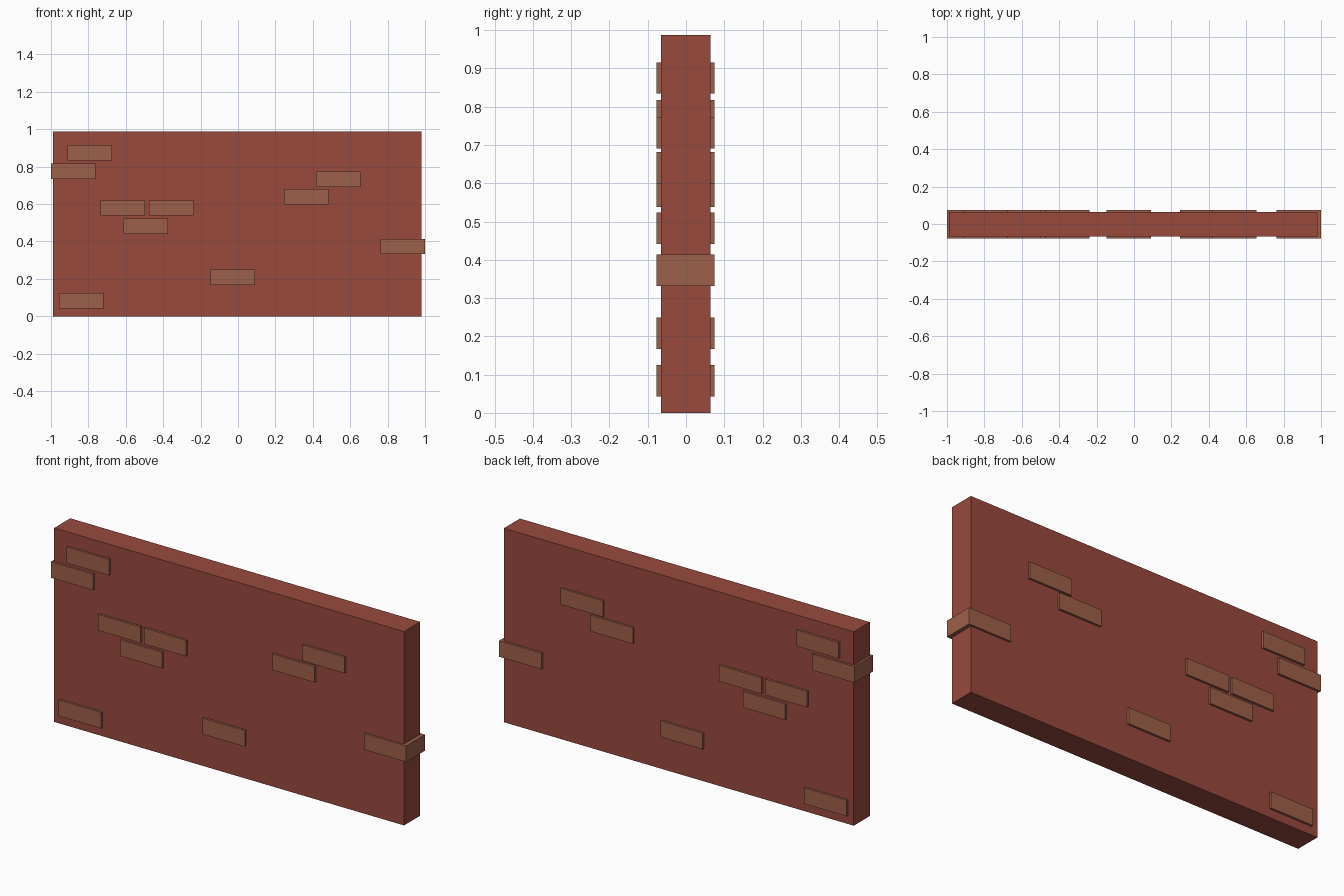
import bpy

if "Cube" in bpy.data.objects:
    bpy.data.objects.remove(bpy.data.objects["Cube"])


def material(name, color):
    m = bpy.data.materials.new(name)
    m.diffuse_color = (*color, 1)
    m.use_nodes = True
    m.node_tree.nodes["Principled BSDF"].inputs["Base Color"].default_value = m.diffuse_color
    return m


def box(name, center, size, mat):
    bpy.ops.mesh.primitive_cube_add(size=1, location=center)
    ob = bpy.context.object
    ob.name = name
    ob.scale = size
    bpy.ops.object.transform_apply(location=False, rotation=False, scale=True)
    ob.data.materials.append(mat)
    return ob


wall_mat = material("wall_red", (0.32, 0.068, 0.048))
brick_mat = material("brick_brown", (0.34, 0.115, 0.068))

# Main wall slab
box("wall", (-0.004, -0.001, 0.4935), (1.97, 0.129, 0.987), wall_mat)

# Bricks passing right through the wall, standing proud on both faces: (x, z)
bricks = [
    (-0.792, 0.875), (-0.881, 0.776), (-0.615, 0.579), (-0.358, 0.579),
    (-0.492, 0.482), (0.366, 0.640), (0.535, 0.732), (0.881, 0.373),
    (-0.027, 0.208), (-0.837, 0.084),
]
for i, (x, z) in enumerate(bricks, 1):
    box(f"brick_{i}", (x, -0.001, z), (0.238, 0.151, 0.082), brick_mat)
